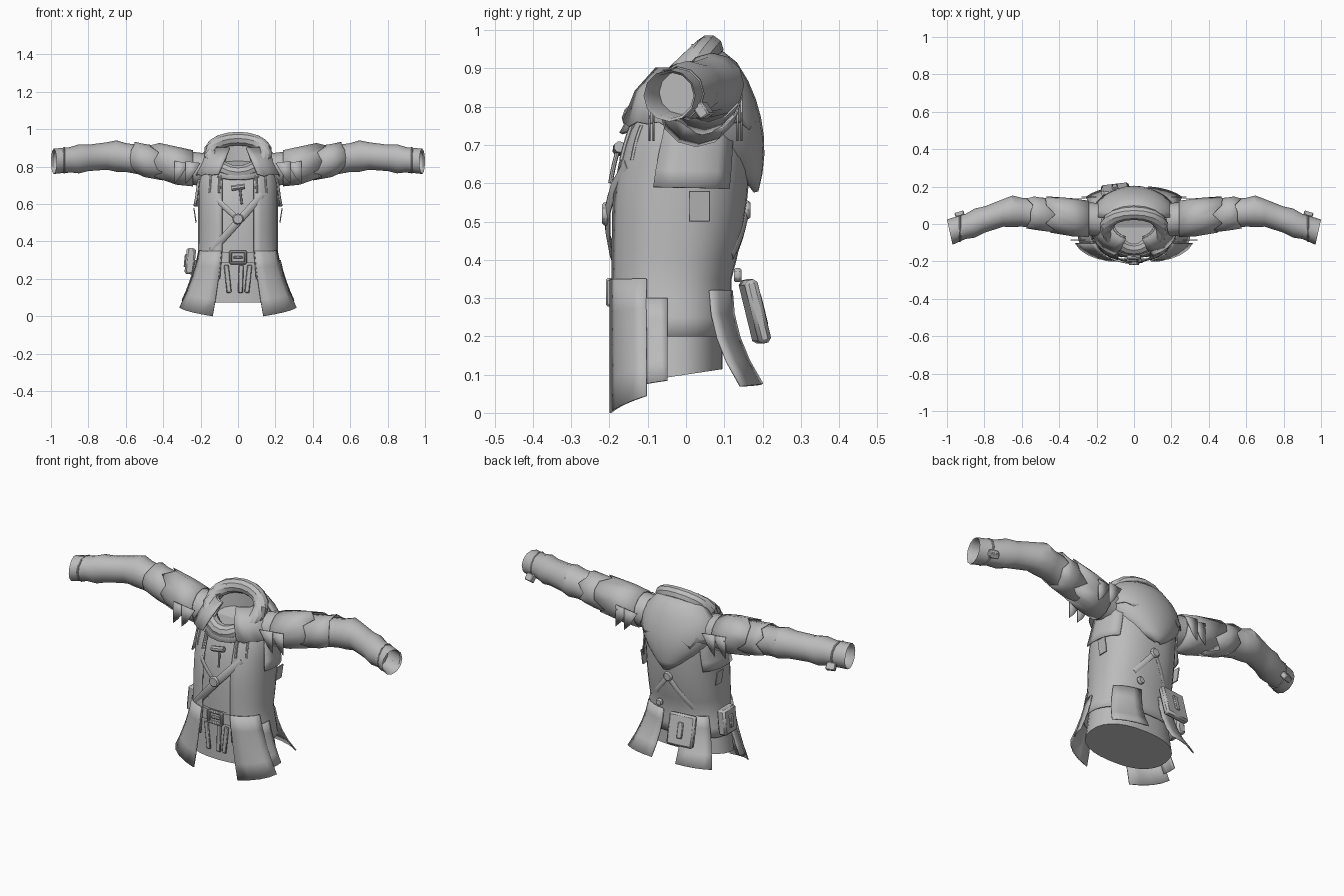
import bpy
import random
from math import sin, cos, pi, copysign, radians
from mathutils import Vector, Matrix, Euler

random.seed(4)
cube = bpy.data.objects.get("Cube")
if cube:
    bpy.data.objects.remove(cube)

cloth = bpy.data.materials.new("grey_cloth")
cloth.use_nodes = True
grey = (0.5, 0.5, 0.5, 1)
cloth.diffuse_color = grey
cloth.node_tree.nodes["Principled BSDF"].inputs["Base Color"].default_value = grey
parts = []


def finish(obj, name, mirror):
    obj.name = name
    obj.data.materials.append(cloth)
    if mirror:
        obj.modifiers.new("mirror", 'MIRROR').use_mirror_merge = False
    parts.append(obj)


def skin(name, rows, closed=False, mirror=False, thick=0.0, caps=()):
    """Skin rows of points; closed joins the row ends, caps close the listed rows."""
    count = len(rows[0])
    verts = [Vector(point) for row in rows for point in row]
    faces = []
    for start in range(0, count * (len(rows) - 1), count):
        for j in range(count if closed else count - 1):
            k = (j + 1) % count
            faces.append((start + j, start + k, start + count + k, start + count + j))
    for cap in caps:
        start = (cap % len(rows)) * count
        verts.append(sum((Vector(point) for point in rows[cap]), Vector()) / count)
        for j in range(count):
            edge = (start + (j + 1) % count, start + j)
            faces.append((*(edge if cap == 0 else edge[::-1]), len(verts) - 1))
    mesh = bpy.data.meshes.new(name)
    mesh.from_pydata(verts, [], faces)
    obj = bpy.data.objects.new(name, mesh)
    bpy.context.collection.objects.link(obj)
    if thick:
        solid = obj.modifiers.new("thickness", 'SOLIDIFY')
        solid.thickness, solid.offset = thick, 0
    finish(obj, name, mirror)


def outline(z):
    """Half width, front and back of the coat at height z."""
    taper = max(0, z - 0.7) ** 2
    width = 0.21 + 0.2 * max(0, 0.35 - z) - 2.5 * taper
    front = -0.2 + 0.8 * max(0, z - 0.5) ** 2
    back = 0.165 - 0.4 * (max(z, 0.35) - 0.7) ** 2 - taper
    return width, front, back


def on_body(angle, z, push=0.0):
    """Point on the coat; the angle runs from the front, push moves it outwards."""
    width, front, back = outline(z)
    across = copysign(abs(sin(angle)) ** 0.85, sin(angle))
    along = copysign(abs(cos(angle)) ** 0.85, cos(angle))
    return Vector((across * (width + push),
                   (front + back) / 2 - along * ((back - front) / 2 + push), z))


def body_row(z, opening=0.0, push=0.0, steps=28):
    span = 2 * (pi - opening)
    return [on_body(opening + span * i / steps, z, push)
            for i in range(steps + 1 if opening else steps)]


def panel(name, first, last, top, low, rise, flare, steps=4):
    """Cloth panel hanging off the coat, its foot moved by flare in x and y."""
    rows = []
    for i in range(steps + 1):
        down = i / steps
        rows.append([])
        for j in range(steps + 1):
            side = j / steps
            angle = first + (last - first) * side
            point = on_body(angle, top + (low + rise * side - top) * down, 0.006)
            point.x += flare[0] * down ** 2 * sin(angle)
            point.y += flare[1] * down ** 2
            rows[-1].append(point)
    skin(name, rows, mirror=True, thick=0.006)


def tube(name, points, radius, closed=False, mirror=False, flat=1.0, sides=8):
    """Cord, strap or roll along points."""
    points = [Vector(point) for point in points]
    rows = []
    for i, point in enumerate(points):
        before = points[i - 1] if i or closed else point
        after = points[(i + 1) % len(points)] if closed or point != points[-1] else point
        ahead = (after - before).normalized()
        u = ahead.cross(Vector((0, 1, 0.3))).normalized()
        v = ahead.cross(u) * flat
        rows.append([point + radius * (cos(2 * pi * k / sides) * u + sin(2 * pi * k / sides) * v)
                     for k in range(sides)])
    if closed:
        rows.append(rows[0])
    skin(name, rows, True, mirror, caps=() if closed else (0, -1))


def strap(name, start, end, radius, facing=-1, flat=0.3, mirror=False, steps=5):
    """Strap between two (x, z) points, laid on the front or back of the coat."""
    points = []
    for i in range(steps + 1):
        x, z = Vector(start).lerp(Vector(end), i / steps)
        width, front, back = outline(z)
        depth = (back - front) / 2 * (1 - (x / width) ** 2) ** 0.45 + 0.006
        points.append((x, (front + back) / 2 + facing * depth, z))
    tube(name, points, radius, mirror=mirror, flat=flat)


def box(name, place, size, turn=(0, 0, 0), mirror=False, bevel=0.004):
    bpy.ops.mesh.primitive_cube_add(size=1)
    obj = bpy.context.object
    obj.data.transform(Matrix.LocRotScale(Vector(place), Euler(turn), Vector(size)))
    obj.modifiers.new("bevel", 'BEVEL').width = bevel
    obj.modifiers["bevel"].segments = 1
    finish(obj, name, mirror)


def stud(name, place, radius):
    bpy.ops.mesh.primitive_cylinder_add(vertices=12, radius=radius, depth=0.02)
    obj = bpy.context.object
    obj.data.transform(Matrix.Translation(place) @ Matrix.Rotation(pi / 2, 4, 'X'))
    obj.modifiers.new("bevel", 'BEVEL').width = 0.006
    finish(obj, name, False)


# Inner tunic, closed below, its hem rising to the back
tunic = [body_row(i / 10, push=-0.02) for i in range(1, 9)]
for point in tunic[0]:
    point.z += point.y * 0.15
skin("inner_tunic", tunic, True, caps=(0, -1))

# Long coat open at the front, with flared skirt panels
skin("coat", [body_row(i / 20, opening=0.35) for i in range(4, 19)], thick=0.006)
panel("front_skirt_panel", 0.36, 1.25, 0.35, 0, 0.045, (0.05, 0))
panel("side_skirt_panel", 1.2, 1.55, 0.3, 0.075, 0.01, (0.03, 0))
panel("back_skirt_panel", 2.2, 2.95, 0.32, 0.07, 0.005, (0.04, 0.08))

# Ragged shoulder cape
cape = [body_row(0.9, 0.3, 0.01), body_row(0.84, 0.3, 0.03), body_row(0.76, 0.4, 0.03)]
for point in cape[-1][1::2]:
    point.z -= random.uniform(0, 0.05)
skin("shoulder_cape", cape, thick=0.006)


def arm_ring(x, grow=0.0, slant=0.0, ragged=0.0, sides=12):
    """Ring round the arm, which bends at the elbow and drops to the shoulder."""
    bend = abs(x - 0.67)
    y = 0.07 - bend * (0.1 if x < 0.67 else 0.36)
    z = 0.86 - bend * (0.16 if x < 0.67 else 0.1)
    radius = 0.096 - 0.032 * x + grow
    return [(x + slant * sin(2 * pi * k / sides) - random.uniform(0, ragged),
             y + radius * sin(2 * pi * k / sides), z + radius * cos(2 * pi * k / sides))
            for k in range(sides)]


# Sleeves with ridges at the elbow and forearm, and hollow cuffs
sleeve = [arm_ring(i / 20, 0.009 if i in (13, 17) else 0) for i in range(3, 19)]
sleeve += [arm_ring(0.985, 0.003, 0.015), arm_ring(0.975, -0.005, 0.015), arm_ring(0.9, -0.01)]
skin("sleeve", sleeve, True, True, caps=(-1,))

# Torn cloth layers on the upper arms
skin("upper_sleeve_layer", [arm_ring(0.24, 0.006), arm_ring(0.33, 0.014),
                            arm_ring(0.48, 0.014, ragged=0.09)], True, True, 0.005)
skin("lower_sleeve_layer", [arm_ring(0.4, 0.005), arm_ring(0.5, 0.006),
                            arm_ring(0.59, 0.006, ragged=0.06)], True, True, 0.005)

# Tatters below the shoulders, before and behind the arm
for facing, label in ((-1, "front"), (1, "back")):
    for i in range(2):
        x = 0.25 + 0.06 * i
        y = 0.025 + facing * (0.12 - 0.01 * i)
        skin(f"{label}_tatter", [[(x - 0.05, y, 0.82), (x + 0.03, y, 0.83)],
                                 [(x, y, 0.74), (x + 0.03, y, 0.71)]], mirror=True, thick=0.005)

# Flaps and patches beneath the arms
panel("underarm_flap", 1.25, 2.3, 0.77, 0.59, -0.005, (0.02, 0))
box("side_patch", (0.23, 0.035, 0.54), (0.006, 0.055, 0.08), (0, 0.15, 0), True, 0.001)


def hood_loop(width, middle, depth, height, drop, steps=20):
    """Loop round the neck, high behind, low and narrow in front."""
    turns = [2 * pi * i / steps for i in range(steps)]
    return [(width * sin(t) * (0.9 + 0.15 * cos(t)), middle + depth * cos(t),
             height + drop * cos(t)) for t in turns]


# Hood: rolled rim, collar around it, lining and the pointed bag behind
rim = hood_loop(0.16, -0.035, 0.095, 0.86, 0.09)
tube("hood_rim", rim, 0.038, True, sides=10)
skin("hood_collar", [rim, hood_loop(0.2, -0.03, 0.12, 0.835, 0.07),
                     hood_loop(0.22, -0.015, 0.155, 0.78, 0.05)], True, thick=0.01)
skin("hood_lining", [rim, hood_loop(0.13, -0.02, 0.08, 0.8, 0.03)], True, caps=(-1,))
bag = []
for i in range(9):
    down = i / 8
    width = 0.215 * sin(pi * (0.13 + 0.85 * down))
    back = 0.07 + 0.13 * sin(2.2 * down) ** 0.6
    turns = [pi * j / 12 for j in range(-6, 7)]
    bag.append([(width * sin(t), back - 0.65 * width * (1 - cos(t)), 0.96 - 0.38 * down)
                for t in turns])
skin("hood_bag", bag, thick=0.01)

# Toggles and cords on the chest
strap("neck_toggle", (-0.035, 0.685), (0.035, 0.695), 0.015, flat=1)
strap("neck_cord", (0.01, 0.69), (0.02, 0.6), 0.006, flat=1)
for x in (0.1, 0.15):
    strap("chest_toggle", (x, 0.66), (x - 0.005, 0.75), 0.008, flat=1, mirror=True)

# Crossed chest straps with a round clasp
strap("long_chest_strap", (0.13, 0.65), (-0.14, 0.35), 0.02)
strap("short_chest_strap", (-0.11, 0.62), (0, 0.52), 0.015)
stud("chest_clasp", (0, -0.21, 0.52), 0.03)

# Sash, belt, buckle and hanging strips in the coat opening
skin("waist_sash", [body_row(z, push=-0.014) for z in (0.35, 0.41)], True)
skin("belt", [body_row(z, push=-0.008) for z in (0.285, 0.345)], True)
for z in (0.285, 0.345):
    box("buckle_bar", (0, -0.2, z), (0.09, 0.018, 0.014))
box("buckle_side", (0.04, -0.2, 0.315), (0.014, 0.018, 0.07), mirror=True)
box("buckle_pin", (0, -0.2, 0.315), (0.05, 0.014, 0.014))
for x in (-0.055, 0.015, 0.055):
    box("hanging_strip", (x, -0.19, 0.2), (0.026, 0.01, 0.15), (0, 2 * x, 0))


def pouch(name, place, size, turn):
    """Tilted pouch with a closing tab on its outer face."""
    box(name, place, size, turn, bevel=0.01)
    out = Euler(turn).to_matrix() @ Vector((0, size[1] / 2, 0))
    box(name + "_tab", Vector(place) + out, (0.03, 0.015, size[2] / 2), turn)


# Pouches
pouch("back_pouch", (-0.1, 0.18, 0.265), (0.15, 0.035, 0.17), (0.24, 0, 0.12))
pouch("side_pouch", (-0.255, 0, 0.295), (0.11, 0.05, 0.14), (0.1, 0, pi / 2))

# Back straps and studs
strap("right_back_strap", (0, 0.53), (-0.12, 0.36), 0.014, 1)
strap("left_back_strap", (0, 0.53), (0.1, 0.41), 0.014, 1)
stud("upper_back_stud", (0, 0.158, 0.53), 0.026)
stud("lower_back_stud", (0.07, 0.135, 0.36), 0.02)

# Wrist cords and buckles
tube("wrist_cord", arm_ring(0.93, 0.001), 0.005, True, True)
box("wrist_buckle", (0.93, 0.045, 0.79), (0.05, 0.03, 0.04), (0.6, 0, -0.3), True)

# Shading
bpy.ops.object.select_all(action='DESELECT')
for part in parts:
    part.select_set(True)
bpy.context.view_layer.objects.active = parts[0]
bpy.ops.object.shade_smooth_by_angle(angle=radians(35))
